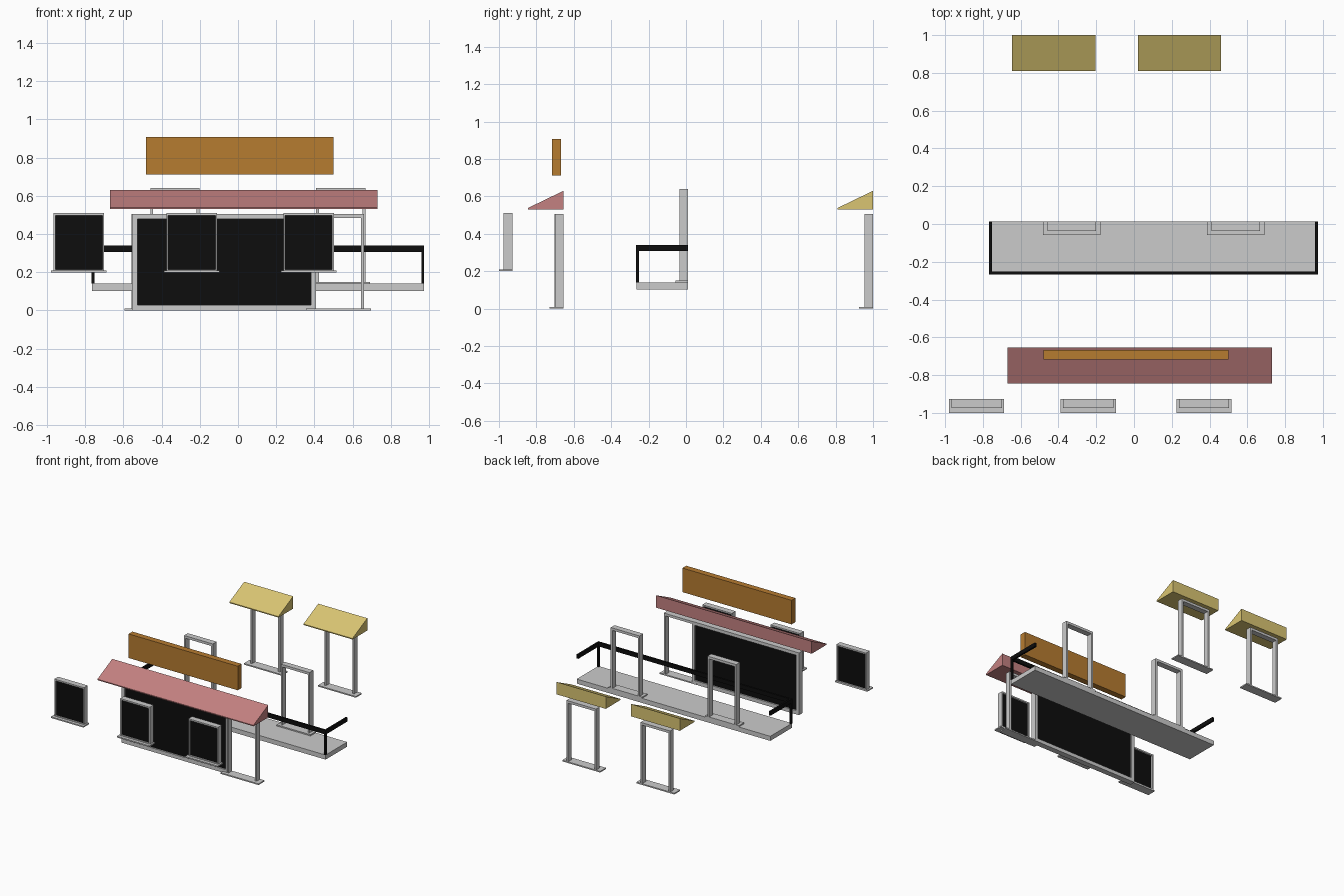
import bpy, bmesh

if "Cube" in bpy.data.objects:
    bpy.data.objects.remove(bpy.data.objects["Cube"])


def material(name, rgb):
    m = bpy.data.materials.new(name)
    m.diffuse_color = (*rgb, 1)
    m.use_nodes = True
    m.node_tree.nodes["Principled BSDF"].inputs["Base Color"].default_value = m.diffuse_color
    return m


ORANGE = material("orange", (0.47, 0.2, 0.03))
RED = material("dusty_red", (0.55, 0.22, 0.22))
YELLOW = material("sand_yellow", (0.7, 0.56, 0.17))
BLACK = material("black", (0.004, 0.004, 0.004))


def finish(name, bm, mat):
    bmesh.ops.recalc_face_normals(bm, faces=bm.faces)
    me = bpy.data.meshes.new(name)
    bm.to_mesh(me)
    bm.free()
    ob = bpy.data.objects.new(name, me)
    bpy.context.collection.objects.link(ob)
    if mat:
        me.materials.append(mat)
    return ob


def boxes(name, ranges, mat=None):
    """One object made of boxes given as (x0, x1, y0, y1, z0, z1)."""
    bm = bmesh.new()
    for x0, x1, y0, y1, z0, z1 in ranges:
        for v in bmesh.ops.create_cube(bm, size=1)["verts"]:
            v.co = (x1 if v.co.x > 0 else x0,
                    y1 if v.co.y > 0 else y0,
                    z1 if v.co.z > 0 else z0)
    return finish(name, bm, mat)


def awning(name, x0, x1, y0, y1, mat):
    """Sloped wedge with a thin front lip."""
    profile = [(y0, 0.53), (y1, 0.53), (y1, 0.63), (y0, 0.538)]
    bm = bmesh.new()
    face = bm.faces.new([bm.verts.new((x0, y, z)) for y, z in profile])
    ext = bmesh.ops.extrude_face_region(bm, geom=[face])["geom"]
    bmesh.ops.translate(bm, vec=(x1 - x0, 0, 0),
                        verts=[g for g in ext if isinstance(g, bmesh.types.BMVert)])
    return finish(name, bm, mat)


def frame(x0, x1, y0, y1, z0, z1, side, top, bottom=0):
    """Box ranges for jambs, head and optional bottom rail."""
    parts = [(x0, x0 + side, y0, y1, z0, z1 - top),
             (x1 - side, x1, y0, y1, z0, z1 - top),
             (x0, x1, y0, y1, z1 - top, z1)]
    if bottom:
        parts.append((x0 + side, x1 - side, y0, y1, z0, z0 + bottom))
    return parts


def door(name, xc, back, z0):
    """Open door frame standing on a protruding sill."""
    boxes(name + "_frame",
          frame(xc - 0.133, xc + 0.133, back - 0.046, back, z0 + 0.01, z0 + 0.505, 0.015, 0.02))
    boxes(name + "_sill", [(xc - 0.17, xc + 0.17, back - 0.075, back, z0, z0 + 0.01)])


# Sign board
boxes("sign_board", [(-0.48, 0.5, -0.717, -0.668, 0.712, 0.907)], ORANGE)

# Awnings
awning("front_awning", -0.67, 0.73, -0.845, -0.655, RED)
for i, x in enumerate((-0.425, 0.24), 1):
    awning(f"back_awning_{i}", x - 0.22, x + 0.22, 0.81, 1.0, YELLOW)
    door(f"back_door_{i}", x, 1.0, 0)

# Front door and large display window
door("front_door", 0.525, -0.655, 0)
boxes("display_window_frame",
      frame(-0.555, 0.395, -0.702, -0.656, 0, 0.505, 0.014, 0.026, 0.03)
      + [(-0.541, -0.527, -0.702, -0.656, 0.03, 0.479)])
boxes("display_window_glass", [(-0.527, 0.381, -0.69, -0.668, 0.03, 0.479)], BLACK)

# Small windows with sills
for i, x in enumerate((-0.833, -0.242, 0.37), 1):
    boxes(f"small_window_frame_{i}",
          frame(x - 0.133, x + 0.133, -0.975, -0.927, 0.21, 0.51, 0.01, 0.012, 0.005))
    boxes(f"small_window_glass_{i}", [(x - 0.123, x + 0.123, -0.963, -0.94, 0.215, 0.498)], BLACK)
    boxes(f"small_window_sill_{i}", [(x - 0.146, x + 0.146, -1.0, -0.927, 0.2, 0.21)])

# Balcony floor in two sections
boxes("balcony_floor_left", [(-0.765, 0.1, -0.265, 0.012, 0.103, 0.14)])
boxes("balcony_floor_right", [(0.1, 0.972, -0.265, 0.012, 0.103, 0.14)])

# Balcony railing: front rail, side rails, corner posts
boxes("balcony_railing", [
    (-0.767, 0.974, -0.267, -0.251, 0.307, 0.34),
    (-0.767, -0.752, -0.251, 0.012, 0.307, 0.34),
    (0.959, 0.974, -0.251, 0.012, 0.307, 0.34),
    (-0.767, -0.752, -0.267, -0.251, 0.14, 0.307),
    (0.959, 0.974, -0.267, -0.251, 0.14, 0.307)], BLACK)

# Balcony doors: taller outline with slim sill on the floor
for i, x in enumerate((-0.33, 0.538), 1):
    boxes(f"balcony_door_frame_{i}",
          frame(x - 0.129, x + 0.129, -0.036, 0.012, 0.15, 0.64, 0.015, 0.02))
    boxes(f"balcony_door_sill_{i}", [(x - 0.152, x + 0.152, -0.057, 0.012, 0.14, 0.15)])
